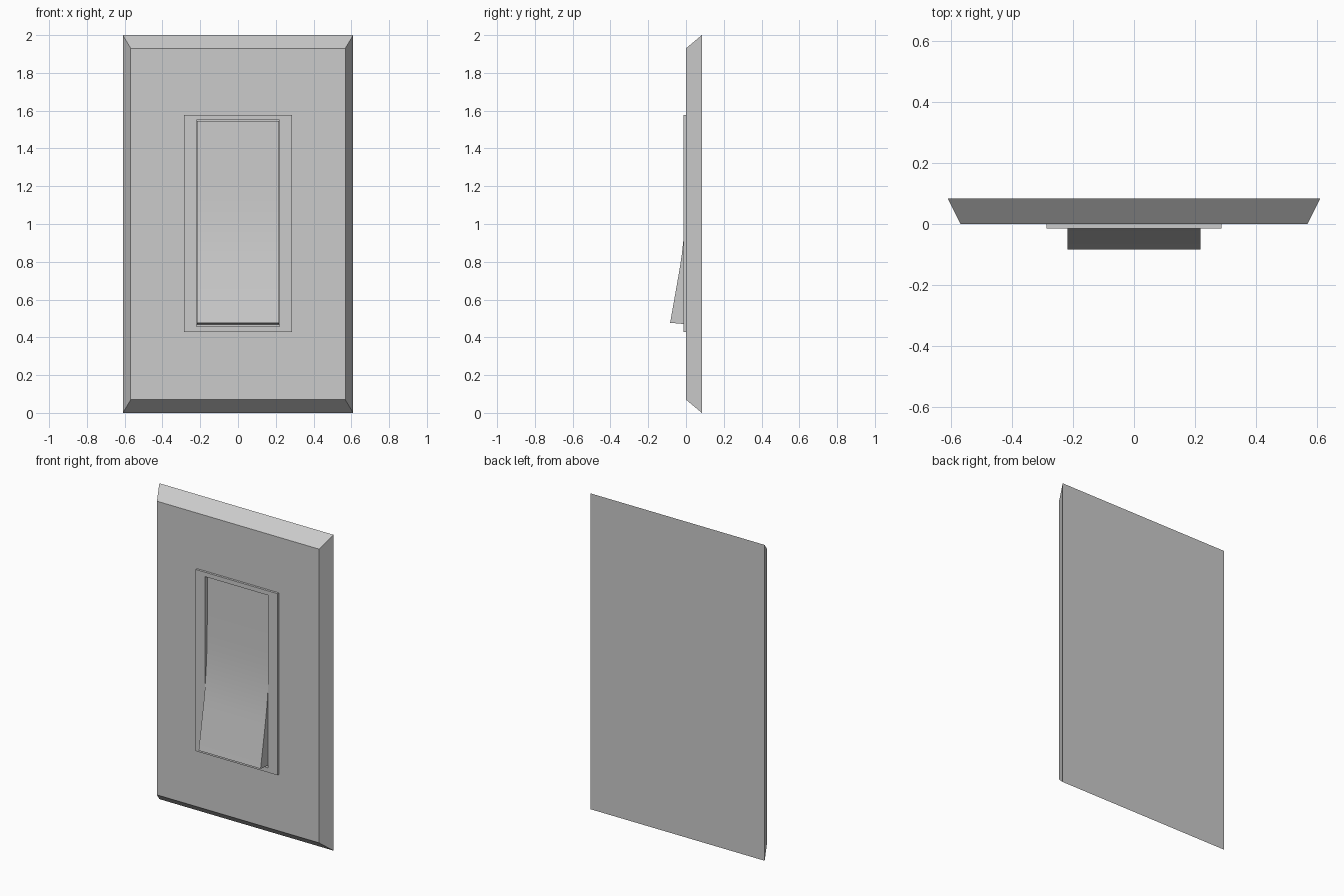
import bpy, bmesh

if "Cube" in bpy.data.objects:
    bpy.data.objects.remove(bpy.data.objects["Cube"])


def make_object(name, bm):
    bmesh.ops.recalc_face_normals(bm, faces=bm.faces)
    mesh = bpy.data.meshes.new(name)
    bm.to_mesh(mesh)
    bm.free()
    obj = bpy.data.objects.new(name, mesh)
    bpy.context.collection.objects.link(obj)
    return obj


def stacked_rectangles(name, rings):
    """Closed solid through rectangular loops (half width, z low, z high, y)."""
    bm = bmesh.new()
    loops = [[bm.verts.new((x, y, z)) for x, z in
              ((-w, lo), (w, lo), (w, hi), (-w, hi))] for w, lo, hi, y in rings]
    for a, b in zip(loops, loops[1:]):
        for i in range(4):
            j = (i + 1) % 4
            bm.faces.new((a[i], a[j], b[j], b[i]))
    bm.faces.new(loops[0])
    bm.faces.new(loops[-1])
    return make_object(name, bm)


def extruded_profile(name, profile, half_width):
    """Side profile of (y, z) points swept across x."""
    bm = bmesh.new()
    face = bm.faces.new([bm.verts.new((-half_width, y, z)) for y, z in profile])
    out = bmesh.ops.extrude_face_region(bm, geom=[face])
    verts = [v for v in out["geom"] if isinstance(v, bmesh.types.BMVert)]
    bmesh.ops.translate(bm, verts=verts, vec=(2 * half_width, 0, 0))
    return make_object(name, bm)


# Bevelled wall plate with raised bezel and recessed switch opening
stacked_rectangles("wall_plate", [
    (0.61, 0.0, 2.0, 0.084),
    (0.568, 0.07, 1.93, 0.0),
    (0.287, 0.428, 1.578, 0.0),
    (0.287, 0.428, 1.578, -0.014),
    (0.221, 0.457, 1.55, -0.014),
    (0.221, 0.457, 1.55, 0.02),
])

# Rocker paddle: upper half pressed in, lower half tilted out
rocker = extruded_profile("rocker_switch", [
    (0.02, 0.468), (-0.084, 0.477),
    (-0.034, 0.76), (-0.022, 0.84), (-0.013, 0.92), (-0.006, 1.0),
    (-0.001, 1.09), (0.002, 1.2), (0.004, 1.546), (0.02, 1.546),
], 0.217)

# Smooth the gentle bend, keep the edges crisp
bpy.context.view_layer.objects.active = rocker
rocker.select_set(True)
bpy.ops.object.shade_smooth_by_angle()
